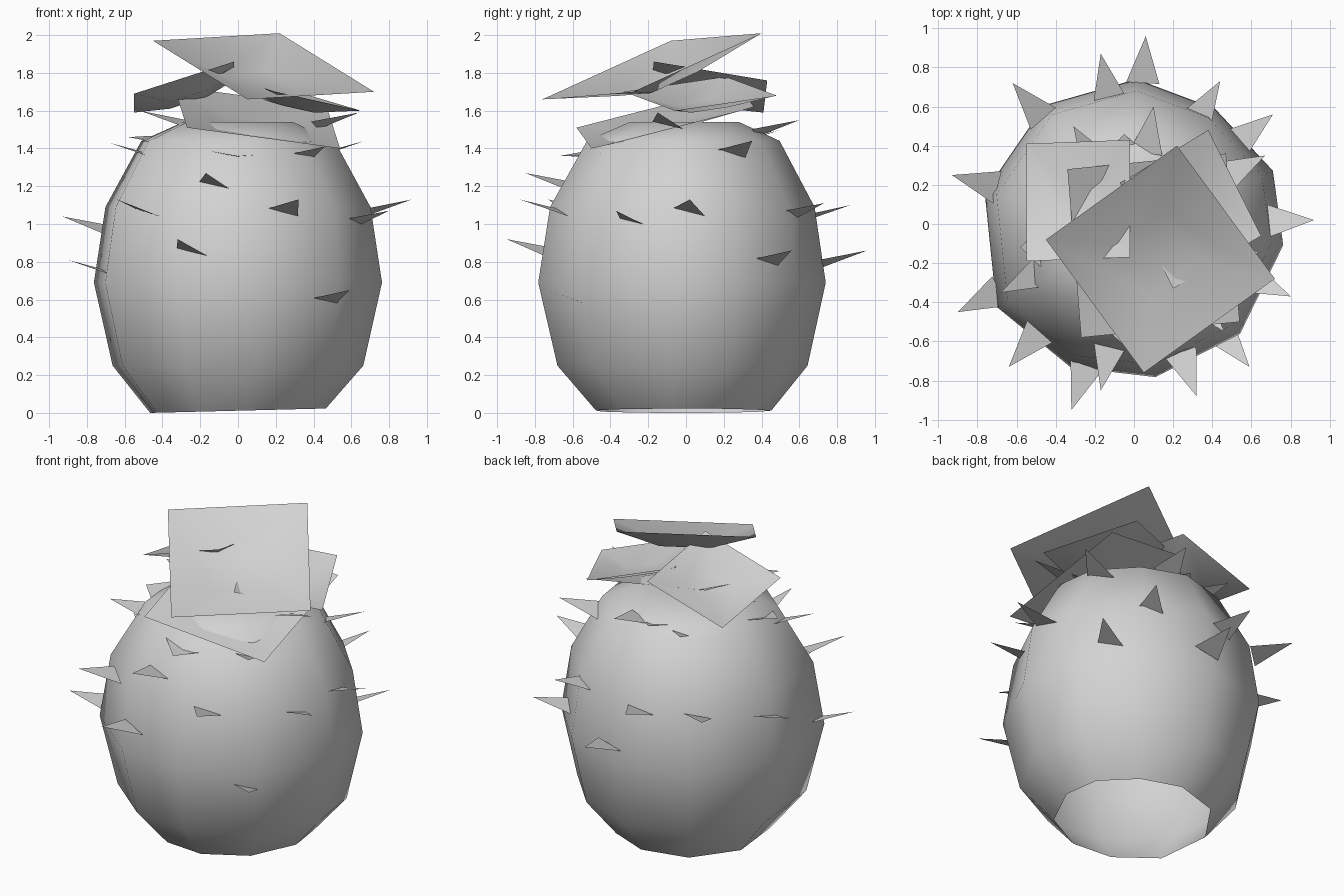
import bpy, bmesh
from math import cos, sin, radians
from mathutils import Vector

cube = bpy.data.objects.get("Cube")
if cube:
    bpy.data.objects.remove(cube, do_unlink=True)

GREY = (0.65, 0.65, 0.65, 1)
grey = bpy.data.materials.new("plain_grey")
grey.use_nodes = True
grey.diffuse_color = GREY
grey.node_tree.nodes["Principled BSDF"].inputs["Base Color"].default_value = GREY


def make_object(name, bm):
    mesh = bpy.data.meshes.new(name)
    bm.to_mesh(mesh)
    bm.free()
    mesh.materials.append(grey)
    obj = bpy.data.objects.new(name, mesh)
    bpy.context.collection.objects.link(obj)


# Barrel body: ten slightly irregular sides, smooth, open underneath
SIDES = [(89, .74), (55, .72), (21, .76), (-8, .77), (-46, .78),
         (-82, .79), (-114, .80), (-149, .82), (168, .78), (127, .76)]
PROFILE = [(.61, .02), (.87, .25), (1, .69), (.92, 1.09),
           (.67, 1.44), (.38, 1.54)]


def build_body():
    bm = bmesh.new()
    rings = []
    for scale, z in PROFILE:
        ring = []
        for angle, radius in reversed(SIDES):
            x = radius * scale * cos(radians(angle))
            y = radius * scale * sin(radians(angle))
            tilt = 0.025 * x if z < 0.1 else 0
            ring.append(bm.verts.new((x, y, z + tilt)))
        rings.append(ring)
    count = len(SIDES)
    for low, high in zip(rings, rings[1:]):
        for i in range(count):
            j = (i + 1) % count
            bm.faces.new((low[i], low[j], high[j], high[i]))
    crown = bm.verts.new((0, 0, 1.52))
    for i in range(count):
        bm.faces.new((rings[-1][i], rings[-1][(i + 1) % count], crown))
    for face in bm.faces:
        face.smooth = True
    bmesh.ops.recalc_face_normals(bm, faces=bm.faces)
    # Rest the lowest corner of the rim on the ground
    lowest = min(v.co.z for v in bm.verts)
    for v in rings[0]:
        v.co.z -= lowest
    make_object("barrel_body", bm)


# Spines: thin triangles that point outward and slightly up
SPINE_TIPS = [
    (.06, .96, .86), (-.17, .87, 1.10), (-.62, .72, 1.11), (-.64, -.73, 1.13),
    (-.17, -.85, 1.27), (-.32, -.95, .92), (.32, -.88, 1.13), (.59, -.73, .65),
    (.80, -.37, 1.07), (.92, .02, 1.13), (.71, .56, .86), (.44, .73, 1.11),
    (-.93, .25, 1.04), (-.90, -.45, .81), (-.68, -.35, 1.43), (.67, .35, 1.44),
    (.46, -.55, 1.41), (.64, -.15, 1.59), (.10, .60, 1.55), (-.31, .50, 1.50),
    (-.52, 0, 1.60),
]


def build_spines():
    bm = bmesh.new()
    for point in SPINE_TIPS:
        tip = Vector(point)
        outward = Vector((tip.x, tip.y, 0)).normalized()
        side = Vector((-outward.y, outward.x, 0))
        root = tip - outward * 0.24 - Vector((0, 0, 0.068))
        half = side * 0.085 - Vector((0, 0, 0.02))
        bm.faces.new([bm.verts.new(p) for p in (root - half, tip, root + half)])
    bmesh.ops.recalc_face_normals(bm, faces=bm.faces)
    make_object("body_spines", bm)


# Petals: tilted squares with a dished middle,
# each given by three neighbouring corners and the depth of the dish
PETALS = {
    "top": ((-.45, -.08, 1.97), (.05, -.76, 1.66), (.72, -.28, 1.70), .10),
    "front": ((-.34, .28, 1.73), (-.27, -.58, 1.51), (.54, -.50, 1.40), .05),
    "lowest": ((-.58, -.12, 1.46), (0, -.67, 1.36), (.53, -.09, 1.39), .05),
    "right": ((-.55, .41, 1.59), (-.55, -.19, 1.69), (-.02, -.17, 1.86), .07),
    "left": ((.20, -.33, 1.70), (.65, -.06, 1.60), (.38, .48, 1.68), .07),
}


def build_petal(name, a, b, c, depth):
    a, b, c = Vector(a), Vector(b), Vector(c)
    outer = [a, b, c, a + c - b]
    centre = (a + c) / 2
    down = -(b - a).cross(c - b).normalized() * depth
    bm = bmesh.new()
    rim = [bm.verts.new(p) for p in outer]
    dish = [bm.verts.new(centre.lerp(p, 0.36) + down) for p in outer]
    bm.faces.new(dish)
    for i in range(4):
        j = (i + 1) % 4
        bm.faces.new((rim[i], rim[j], dish[j], dish[i]))
    for face in bm.faces:
        face.smooth = True
    make_object(name + "_petal", bm)


build_body()
build_spines()
for petal_name, shape in PETALS.items():
    build_petal(petal_name, *shape)
